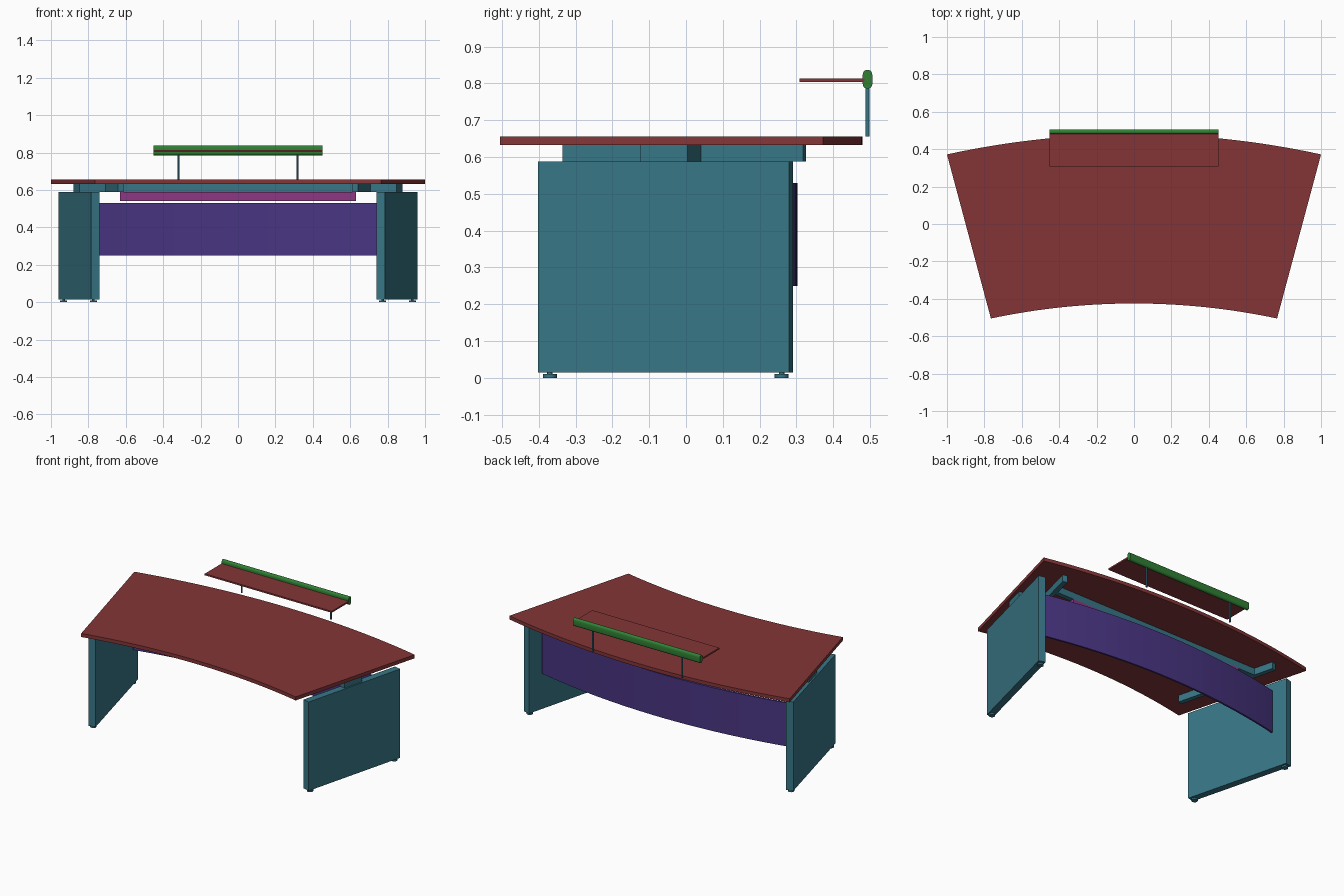
import bpy, bmesh, math
from mathutils import Vector

cube = bpy.data.objects.get("Cube")
if cube:
    bpy.data.objects.remove(cube)


def material(name, rgb):
    lin = [((c / 255 + 0.055) / 1.055) ** 2.4 for c in rgb] + [1]
    m = bpy.data.materials.new(name)
    m.diffuse_color = lin
    m.use_nodes = True
    m.node_tree.nodes["Principled BSDF"].inputs["Base Color"].default_value = lin
    return m


RED = material("dark red", (132, 53, 55))
TEAL = material("teal", (56, 118, 134))
GREEN = material("green", (48, 128, 52))
PURPLE = material("purple", (73, 53, 130))
MAGENTA = material("magenta", (140, 55, 130))


def finish(bm, name, mat, smooth=False):
    bmesh.ops.recalc_face_normals(bm, faces=bm.faces)
    mesh = bpy.data.meshes.new(name)
    bm.to_mesh(mesh)
    bm.free()
    mesh.materials.append(mat)
    ob = bpy.data.objects.new(name, mesh)
    bpy.context.collection.objects.link(ob)
    if smooth:
        bpy.ops.object.select_all(action='DESELECT')
        ob.select_set(True)
        bpy.context.view_layer.objects.active = ob
        bpy.ops.object.shade_smooth_by_angle(angle=math.radians(35))
    return ob


def prism(name, mat, outline, offset, smooth=False):
    """Extrude a closed 3D outline along an offset vector."""
    bm = bmesh.new()
    face = bm.faces.new([bm.verts.new(p) for p in outline])
    top = bmesh.ops.extrude_face_region(bm, geom=[face])["geom"]
    verts = [v for v in top if isinstance(v, bmesh.types.BMVert)]
    bmesh.ops.translate(bm, verts=verts, vec=Vector(offset))
    return finish(bm, name, mat, smooth)


def slab(name, mat, plan, z0, z1, smooth=False):
    return prism(name, mat, [(x, y, z0) for x, y in plan], (0, 0, z1 - z0), smooth)


def box(name, mat, x0, x1, y0, y1, z0, z1):
    return slab(name, mat, [(x0, y0), (x1, y0), (x1, y1), (x0, y1)], z0, z1)


def cylinder(name, mat, x, y, r, z0, z1):
    ring = [(x + r * math.cos(i * math.tau / 20), y + r * math.sin(i * math.tau / 20))
            for i in range(20)]
    return slab(name, mat, ring, z0, z1, True)


def arc(half, y_end, y_mid, n=32):
    """Circular arc in plan from -half to +half."""
    sag = y_mid - y_end
    r = (half * half + sag * sag) / (2 * sag)
    a = math.asin(half / r)
    return [(r * math.sin(a * t), y_mid - r + r * math.cos(a * t))
            for t in (2 * i / n - 1 for i in range(n + 1))]


# Curved desk top
slab("desk_top", RED, arc(1, 0.372, 0.48) + arc(0.765, -0.505, -0.425)[::-1],
     0.632, 0.655, True)

# Curved modesty panel between the legs
slab("modesty_panel", PURPLE,
     arc(0.885, 0.205, 0.303) + arc(0.885, 0.193, 0.291)[::-1], 0.25, 0.53, True)

# Splayed panel legs with feet, support bars and brackets on both sides
ALONG = Vector((0.25, 0.968))
OUT = Vector((0.968, -0.25))


def oriented(name, s, corner, length, width, z0, z1):
    """Slab starting at its front outer corner, running back and inward."""
    c = Vector(corner)
    pts = [c, c + ALONG * length, c + ALONG * length - OUT * width, c - OUT * width]
    slab(name, TEAL, [(s * p.x, p.y) for p in pts], z0, z1)


for s, side in ((1, "left"), (-1, "right")):
    oriented(side + "_leg", s, (0.785, -0.402), 0.704, 0.045, 0.015, 0.588)
    oriented(side + "_support_bar", s, (0.642, -0.335), 0.675, 0.03, 0.588, 0.632)
    oriented(side + "_bracket", s, (0.847, -0.125), 0.134, 0.142, 0.588, 0.632)
    for end, x, y in (("front", 0.773, -0.37), ("back", 0.932, 0.26)):
        cylinder(f"{side}_{end}_foot", TEAL, s * x, y, 0.019, 0, 0.01)
        cylinder(f"{side}_{end}_foot_stem", TEAL, s * x, y, 0.007, 0.01, 0.016)
    cylinder(side + "_shelf_post", TEAL, s * 0.318, 0.493, 0.005, 0.655, 0.79)

# Cross beam and cable tray under the top
box("cross_beam", TEAL, -0.75, 0.75, 0.17, 0.2, 0.588, 0.632)
box("cable_tray", MAGENTA, -0.63, 0.63, 0.15, 0.2, 0.54, 0.588)

# Raised shelf
box("shelf", RED, -0.453, 0.453, 0.308, 0.485, 0.803, 0.813)

# Rounded rail behind the shelf
R = 0.013
profile = []
for cz, start in ((0.824, 0), (0.798, math.pi)):
    for i in range(9):
        a = start + math.pi * i / 8
        profile.append((-0.453, 0.493 + R * math.cos(a), cz + R * math.sin(a)))
prism("shelf_rail", GREEN, profile, (0.906, 0, 0), True)
